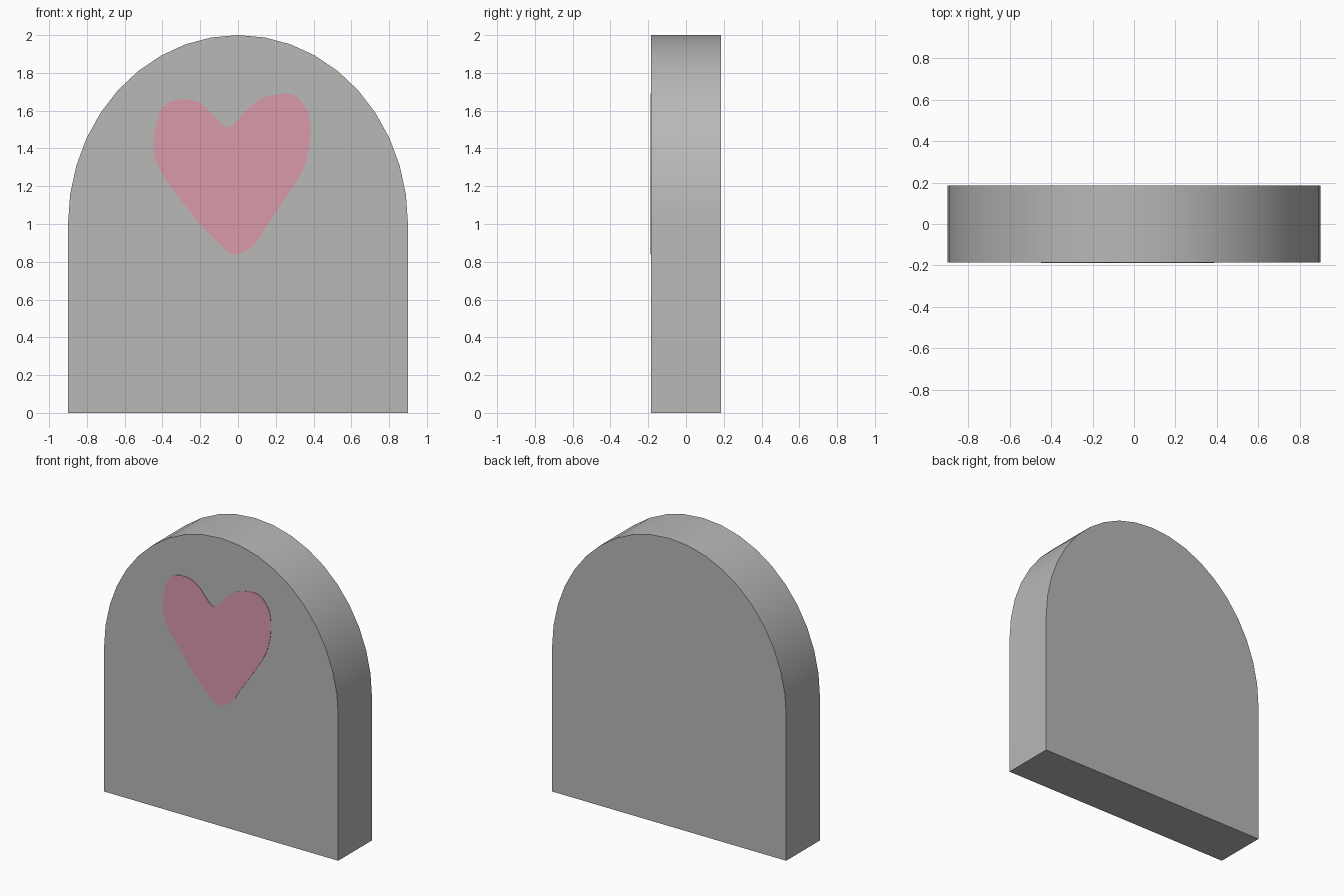
import bpy, bmesh, math
from mathutils import Vector

if "Cube" in bpy.data.objects:
    bpy.data.objects.remove(bpy.data.objects["Cube"])

HALF_W, SPRING, HALF_T = 0.9, 1.0, 0.185


def material(name, rgb):
    m = bpy.data.materials.new(name)
    m.diffuse_color = (*rgb, 1)
    m.use_nodes = True
    m.node_tree.nodes["Principled BSDF"].inputs["Base Color"].default_value = m.diffuse_color
    return m


def slab(name, outline, y_front, y_back, mat):
    """Extrude a closed x/z outline from y_front to y_back."""
    bm = bmesh.new()
    face = bm.faces.new([bm.verts.new((x, y_front, z)) for x, z in outline])
    ext = bmesh.ops.extrude_face_region(bm, geom=[face], use_keep_orig=True)
    verts = [g for g in ext["geom"] if isinstance(g, bmesh.types.BMVert)]
    bmesh.ops.translate(bm, verts=verts, vec=(0, y_back - y_front, 0))
    bmesh.ops.recalc_face_normals(bm, faces=bm.faces)
    mesh = bpy.data.meshes.new(name)
    bm.to_mesh(mesh)
    bm.free()
    mesh.materials.append(mat)
    obj = bpy.data.objects.new(name, mesh)
    bpy.context.collection.objects.link(obj)
    return obj


def smooth_loop(points, steps=3):
    """Closed Catmull-Rom curve through the points."""
    p = [Vector(q) for q in points]
    n, out = len(p), []
    for i in range(n):
        a, b, c, d = p[i - 1], p[i], p[(i + 1) % n], p[(i + 2) % n]
        for s in range(steps):
            t = s / steps
            out.append(0.5 * (2 * b + (c - a) * t + (2 * a - 5 * b + 4 * c - d) * t ** 2
                              + (3 * b - a - 3 * c + d) * t ** 3))
    return out


stone_grey = material("stone grey", (0.48, 0.48, 0.47))
heart_pink = material("heart pink", (0.70, 0.32, 0.41))

# Arched stone: straight sides with an elliptical top
arch = [(HALF_W * math.cos(math.pi * i / 20), SPRING + math.sin(math.pi * i / 20))
        for i in range(21)]
stone = slab("stone", [(-HALF_W, 0), (HALF_W, 0)] + arch, -HALF_T, HALF_T, stone_grey)
bpy.context.view_layer.objects.active = stone
stone.select_set(True)
bpy.ops.object.shade_smooth_by_angle(angle=math.radians(30))

# Hand-painted heart: thin plate on the front
heart = [(0, 0.84), (0.09, 0.893), (0.14, 0.97), (0.24, 1.12), (0.33, 1.26),
         (0.37, 1.37), (0.385, 1.49), (0.37, 1.595), (0.32, 1.665), (0.26, 1.69),
         (0.145, 1.673), (0.07, 1.625), (0, 1.555), (-0.05, 1.51), (-0.10, 1.54),
         (-0.16, 1.61), (-0.225, 1.65), (-0.31, 1.66), (-0.385, 1.63), (-0.415, 1.59),
         (-0.44, 1.49), (-0.447, 1.385), (-0.405, 1.27), (-0.335, 1.17),
         (-0.205, 1.005), (-0.10, 0.895), (-0.05, 0.852)]
slab("painted_heart", smooth_loop(heart), -HALF_T - 0.003, -HALF_T + 0.002, heart_pink)
